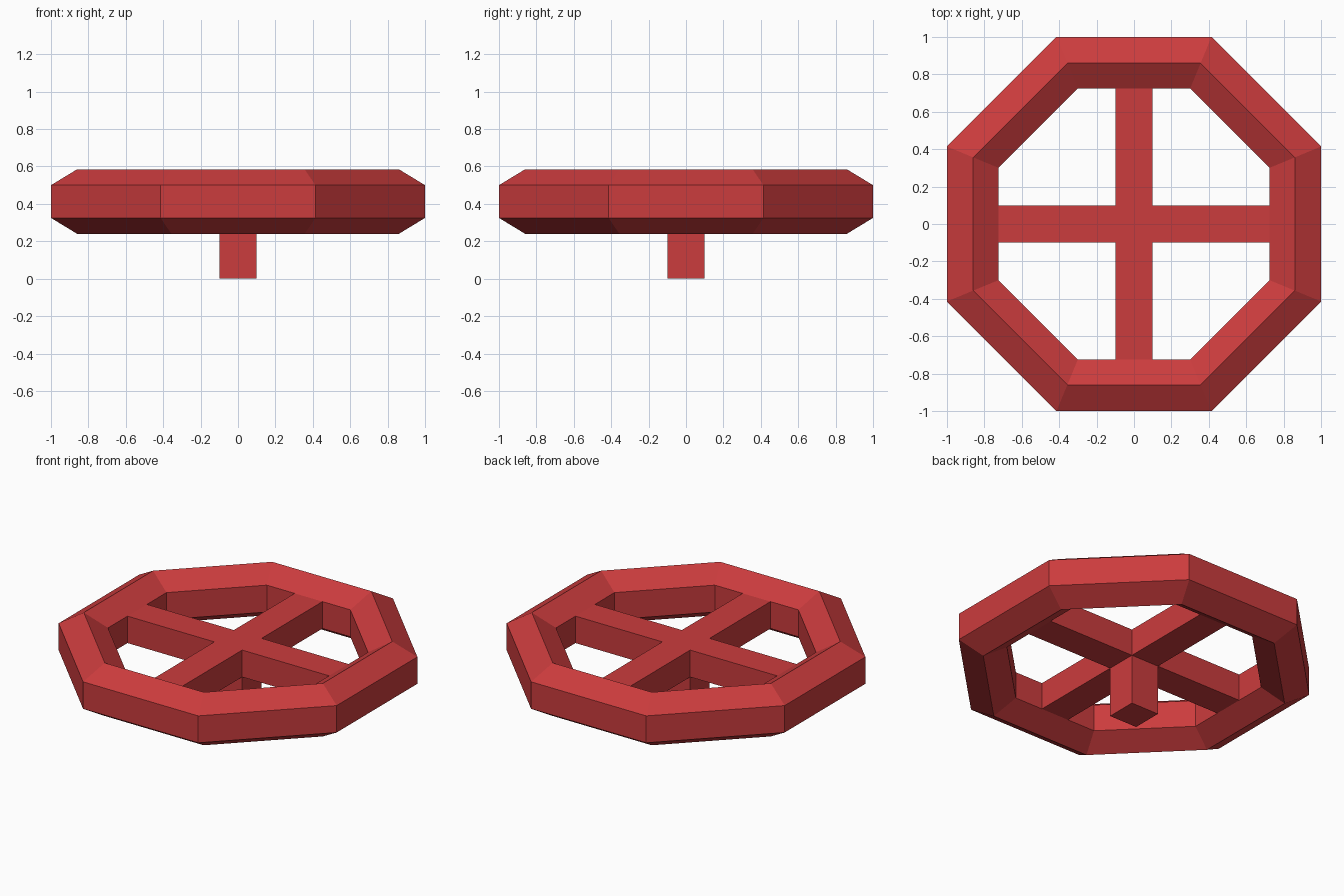
import bpy, bmesh, math

if "Cube" in bpy.data.objects:
    bpy.data.objects.remove(bpy.data.objects["Cube"])

red = bpy.data.materials.new("red")
red.diffuse_color = (0.6, 0.045, 0.047, 1)
red.use_nodes = True
red.node_tree.nodes["Principled BSDF"].inputs["Base Color"].default_value = red.diffuse_color


def finish(name, bm):
    bmesh.ops.recalc_face_normals(bm, faces=bm.faces)
    mesh = bpy.data.meshes.new(name)
    bm.to_mesh(mesh)
    bm.free()
    mesh.materials.append(red)
    bpy.context.collection.objects.link(bpy.data.objects.new(name, mesh))


Z_LOW, Z_HIGH = 0.325, 0.5   # straight band of the rim, also the spoke thickness
INNER, HALF = 0.725, 0.1     # rim opening and half width of the spokes

# Octagonal rim: hexagonal section (apothem, z) swept round eight sides
section = [(1, Z_LOW), (1, Z_HIGH), (0.86, 0.585),
           (INNER, Z_HIGH), (INNER, Z_LOW), (0.86, 0.24)]
SIDES = 8
bm = bmesh.new()
rings = []
for i in range(SIDES):
    a = math.tau * (i + 0.5) / SIDES
    k = 1 / math.cos(math.pi / SIDES)
    rings.append([bm.verts.new((r * k * math.cos(a), r * k * math.sin(a), z))
                  for r, z in section])
for i in range(SIDES):
    p, q = rings[i], rings[(i + 1) % SIDES]
    for j in range(len(section)):
        n = (j + 1) % len(section)
        bm.faces.new((p[j], q[j], q[n], p[n]))
finish("rim", bm)

# Crossed spokes: one arm's outline repeated at quarter turns, then extruded
bm = bmesh.new()
outline = []
x, y = INNER + 0.002, HALF
for i in range(4):
    c, s = [(1, 0), (0, 1), (-1, 0), (0, -1)][i]
    for px, py in ((x, -y), (x, y), (y, y)):
        outline.append(bm.verts.new((px * c - py * s, px * s + py * c, Z_LOW)))
base = bm.faces.new(outline)
top = bmesh.ops.extrude_face_region(bm, geom=[base], use_keep_orig=True)["geom"]
bmesh.ops.translate(bm, vec=(0, 0, Z_HIGH - Z_LOW),
                    verts=[v for v in top if isinstance(v, bmesh.types.BMVert)])
finish("spokes", bm)

# Centre post
bm = bmesh.new()
bmesh.ops.create_cube(bm, size=1)
bmesh.ops.scale(bm, vec=(2 * HALF, 2 * HALF, Z_LOW), verts=bm.verts)
bmesh.ops.translate(bm, vec=(0, 0, Z_LOW / 2), verts=bm.verts)
finish("centre_post", bm)
